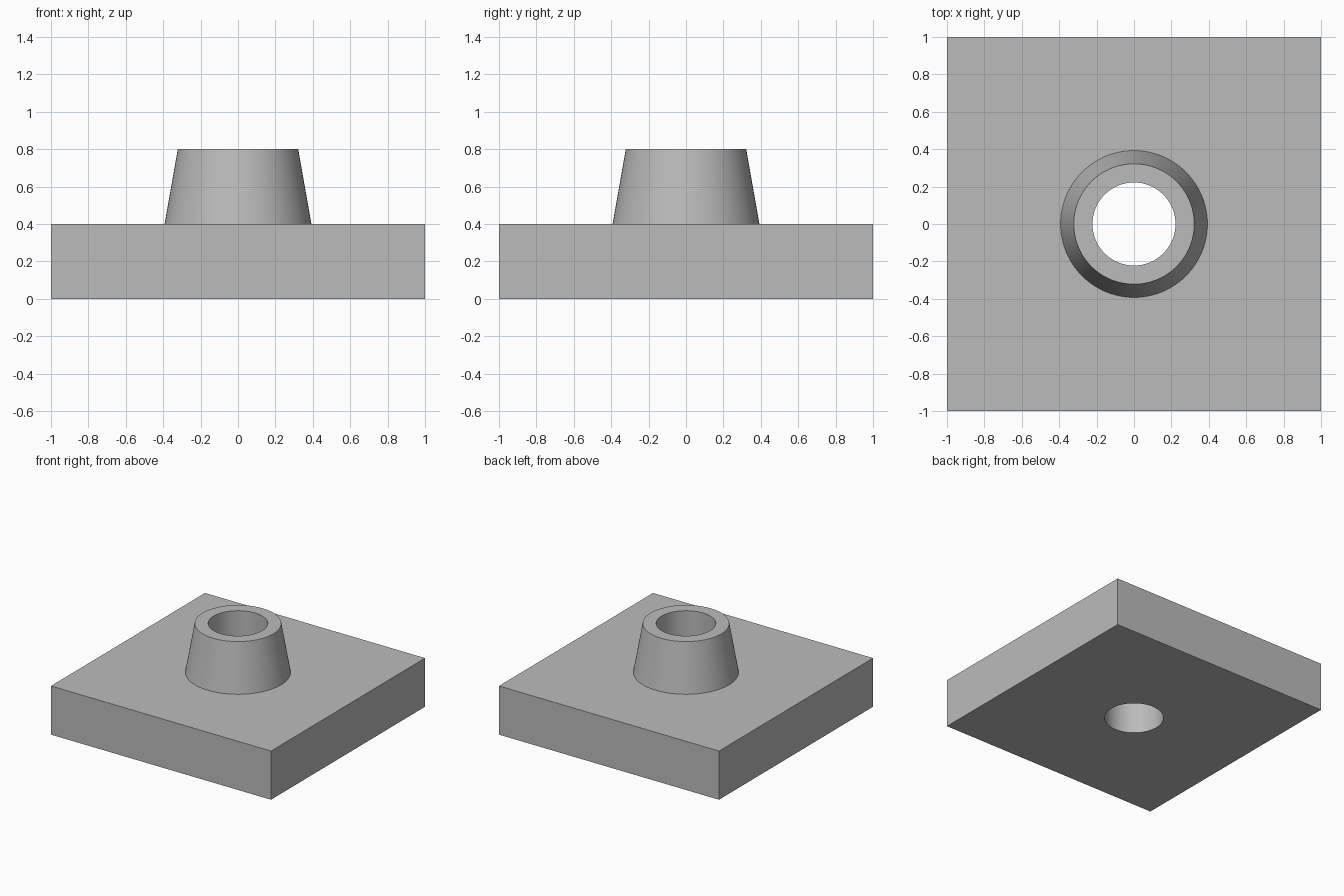
import bpy
import bmesh
import math

if "Cube" in bpy.data.objects:
    bpy.data.objects.remove(bpy.data.objects["Cube"], do_unlink=True)

PLATE_TOP = 0.4
BOSS_TOP = 0.8
CHAMFER = 0.05
SEGMENTS = 96

grey = bpy.data.materials.new("plain_grey")
grey.use_nodes = True
grey.diffuse_color = (0.5, 0.5, 0.5, 1)
grey.node_tree.nodes["Principled BSDF"].inputs["Base Color"].default_value = grey.diffuse_color


def add_object(name, bm):
    mesh = bpy.data.meshes.new(name)
    bm.to_mesh(mesh)
    bm.free()
    mesh.materials.append(grey)
    obj = bpy.data.objects.new(name, mesh)
    bpy.context.collection.objects.link(obj)
    return obj


def add_frustum(name, r_bottom, r_top, z_bottom, z_top):
    bm = bmesh.new()
    bmesh.ops.create_cone(bm, cap_ends=True, segments=SEGMENTS, radius1=r_bottom,
                          radius2=r_top, depth=z_top - z_bottom)
    bmesh.ops.translate(bm, verts=bm.verts, vec=(0, 0, (z_bottom + z_top) / 2))
    return add_object(name, bm)


def combine(target, tool, operation):
    mod = target.modifiers.new(operation.lower(), 'BOOLEAN')
    mod.operation = operation
    mod.solver = 'EXACT'
    mod.object = tool
    bpy.context.view_layer.objects.active = target
    bpy.ops.object.modifier_apply(modifier=mod.name)
    bpy.data.objects.remove(tool, do_unlink=True)


# Square plate with a chamfered upper rim
bm = bmesh.new()
bmesh.ops.create_cube(bm, size=2)
for v in bm.verts:
    v.co.z = PLATE_TOP if v.co.z > 0 else 0
rim = [e for e in bm.edges if all(v.co.z == PLATE_TOP for v in e.verts)]
bmesh.ops.bevel(bm, geom=rim, offset=CHAMFER, offset_type='OFFSET',
                segments=1, profile=0.5, affect='EDGES')
plate = add_object("base_plate_with_boss", bm)

# Tapered boss, its foot sunk into the plate
taper = math.tan(math.radians(10))
r_top = 0.322
boss_foot = 0.2
boss = add_frustum("boss", r_top + taper * (BOSS_TOP - boss_foot), r_top, boss_foot, BOSS_TOP)
combine(plate, boss, 'UNION')

# Straight bore through boss and plate
bore = add_frustum("bore_cutter", 0.222, 0.222, -0.2, 1)
combine(plate, bore, 'DIFFERENCE')

# Smooth round walls, crisp edges
bpy.ops.object.select_all(action='DESELECT')
plate.select_set(True)
bpy.context.view_layer.objects.active = plate
bpy.ops.object.shade_smooth_by_angle(angle=math.radians(25))
